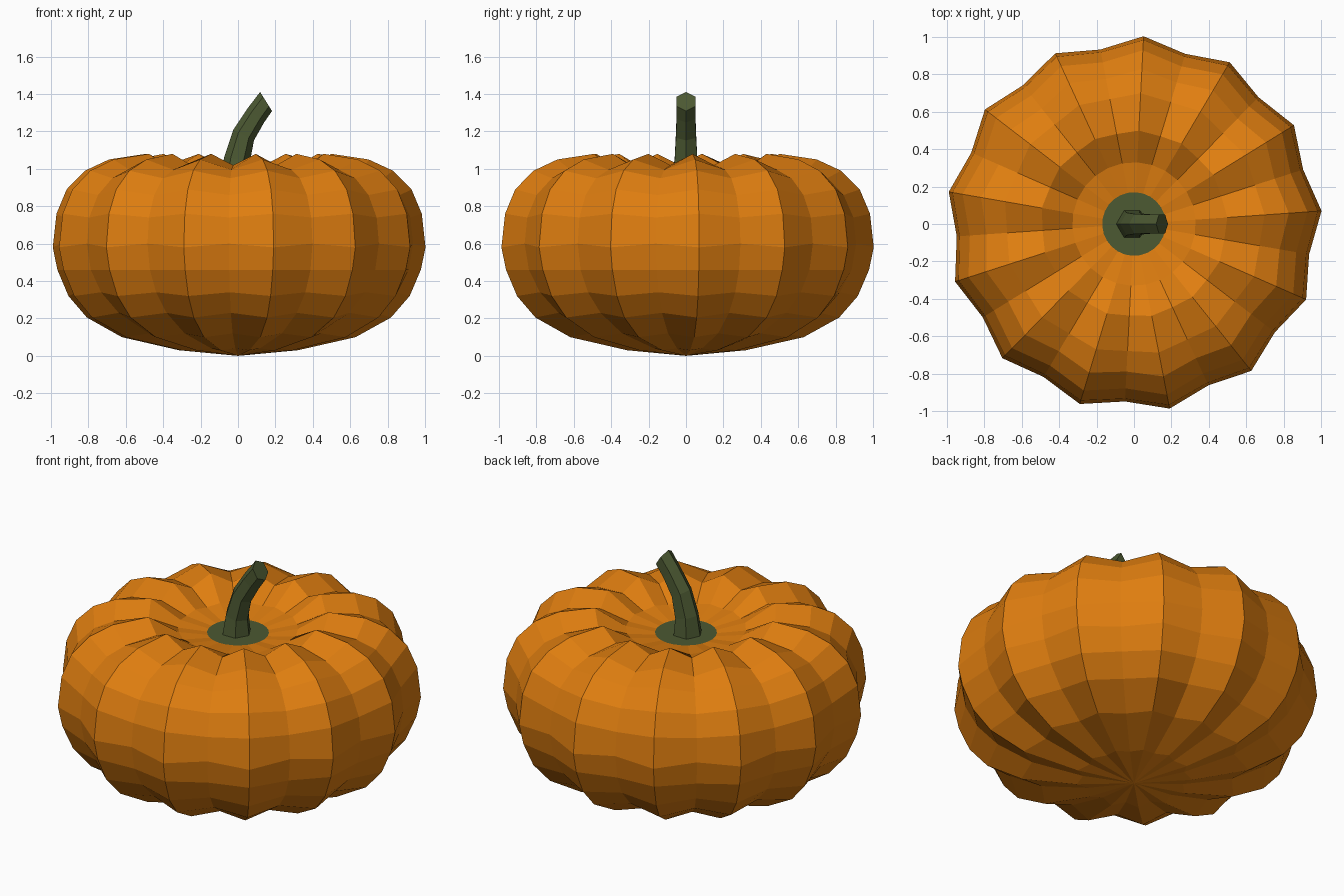
import bpy, bmesh, math
from mathutils import Vector

if "Cube" in bpy.data.objects:
    bpy.data.objects.remove(bpy.data.objects["Cube"])


def material(name, rgb):
    m = bpy.data.materials.new(name)
    m.diffuse_color = (*rgb, 1)
    m.use_nodes = True
    m.node_tree.nodes["Principled BSDF"].inputs["Base Color"].default_value = m.diffuse_color
    return m


orange = material("pumpkin orange", (0.74, 0.208, 0.005))
green = material("stem green", (0.072, 0.10, 0.032))


def loft(name, rings, mats, tip_a, tip_b):
    """Skin a list of equal rings, closing both ends with a fan to a point."""
    bm = bmesh.new()
    vr = [[bm.verts.new(p) for p in r] for r in rings]
    n = len(vr[0])
    a, b = bm.verts.new(tip_a), bm.verts.new(tip_b)
    for j in range(n):
        k = (j + 1) % n
        bm.faces.new((a, vr[0][k], vr[0][j]))
        bm.faces.new((b, vr[-1][j], vr[-1][k]))
        for lo, hi in zip(vr, vr[1:]):
            bm.faces.new((lo[j], lo[k], hi[k], hi[j]))
    bmesh.ops.recalc_face_normals(bm, faces=bm.faces)
    me = bpy.data.meshes.new(name)
    bm.to_mesh(me)
    bm.free()
    for m in mats:
        me.materials.append(m)
    ob = bpy.data.objects.new(name, me)
    bpy.context.collection.objects.link(ob)
    return ob


# ribbed body: (ridge radius, ridge z, valley radius, valley z)
RIBS, PHASE = 13, math.radians(4)
profile = [
    (0.32, 0.03, 0.28, 0.04), (0.63, 0.10, 0.56, 0.12),
    (0.82, 0.205, 0.75, 0.23), (0.92, 0.32, 0.86, 0.34),
    (0.98, 0.46, 0.925, 0.46), (1.005, 0.58, 0.95, 0.60),
    (0.985, 0.76, 0.935, 0.74), (0.93, 0.89, 0.88, 0.86),
    (0.83, 0.99, 0.79, 0.95), (0.70, 1.05, 0.68, 0.995),
    (0.50, 1.08, 0.49, 1.02), (0.33, 0.975, 0.33, 0.965),
    (0.17, 0.945, 0.17, 0.945),
]
rings = []
for rr, rz, vr, vz in profile:
    ring = []
    for j in range(2 * RIBS):
        ang = PHASE + math.pi * j / RIBS
        r, z = (rr, rz) if j % 2 == 0 else (vr, vz)
        ring.append((r * math.cos(ang), r * math.sin(ang), z))
    rings.append(ring)
body = loft("pumpkin_body", rings, [orange, green], (0, 0, 0), (0, 0, 0.945))

# green patch around the stem foot
for p in body.data.polygons:
    c = p.center
    if c.z > 0.9 and math.hypot(c.x, c.y) < 0.16:
        p.material_index = 1

# bent six-sided stem: (x, z, tilt from vertical in degrees, radius)
path = [(-0.01, 0.94, 5, 0.085), (-0.005, 1.05, 12, 0.07),
        (0.03, 1.18, 27, 0.062), (0.095, 1.285, 40, 0.058), (0.15, 1.36, 58, 0.06)]
rings = []
for x, z, tilt, r in path:
    t = math.radians(tilt)
    u = Vector((math.cos(t), 0, -math.sin(t)))
    rings.append([Vector((x, 0, z)) + u * (r * math.cos(a)) + Vector((0, r * math.sin(a), 0))
                  for a in (math.pi * j / 3 for j in range(6))])
loft("stem", rings, [green], (-0.01, 0, 0.94), (0.15, 0, 1.36))
